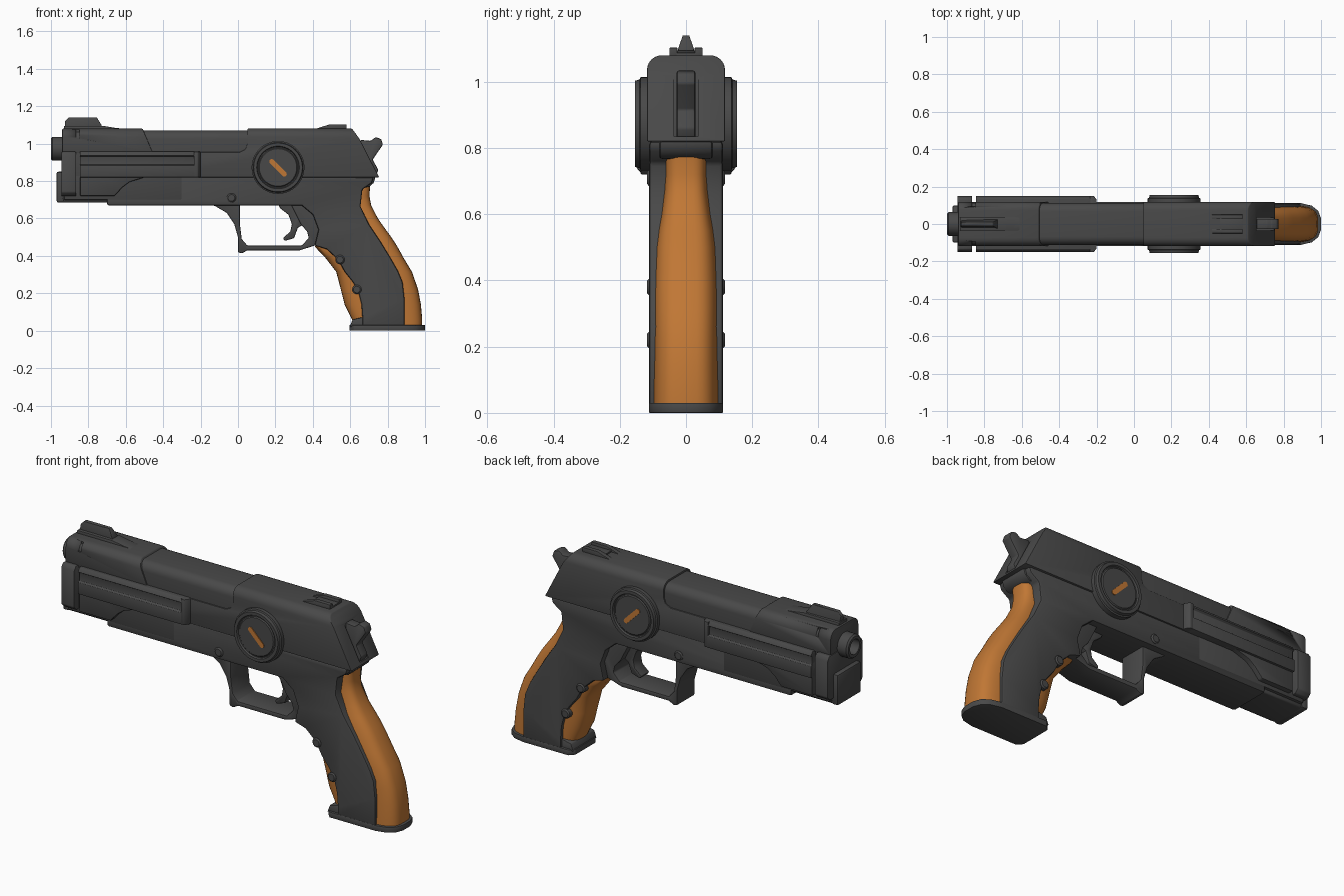
import bpy, bmesh, math
from mathutils import Vector

if "Cube" in bpy.data.objects:
    bpy.data.objects.remove(bpy.data.objects["Cube"])

def material(name, rgb):
    m = bpy.data.materials.new(name)
    m.diffuse_color = (*rgb, 1)
    m.use_nodes = True
    m.node_tree.nodes["Principled BSDF"].inputs["Base Color"].default_value = m.diffuse_color
    return m

DARK = material("dark_grey", (0.066, 0.066, 0.066))
ORANGE = material("orange", (0.53, 0.185, 0.035))

def finish(bm, name, mat, angle=35):
    bmesh.ops.recalc_face_normals(bm, faces=bm.faces)
    me = bpy.data.meshes.new(name)
    bm.to_mesh(me)
    bm.free()
    me.materials.append(mat)
    ob = bpy.data.objects.new(name, me)
    bpy.context.collection.objects.link(ob)
    bpy.ops.object.select_all(action='DESELECT')
    ob.select_set(True)
    bpy.context.view_layer.objects.active = ob
    bpy.ops.object.shade_smooth_by_angle(angle=math.radians(angle))
    return ob

def place(axis, a, b, t):
    return {'x': (t, a, b), 'y': (a, t, b), 'z': (a, b, t)}[axis]

def prism(name, pts, t0, t1, mat=DARK, axis='y', bevel=0.006, round_z=None, radius=0.045, edit=None):
    """Outline extruded along an axis; edges above round_z on the sides get a large round."""
    bm = bmesh.new()
    lo = [bm.verts.new(place(axis, a, b, t0)) for a, b in pts]
    hi = [bm.verts.new(place(axis, a, b, t1)) for a, b in pts]
    bm.faces.new(lo)
    bm.faces.new(hi[::-1])
    n = len(pts)
    for i in range(n):
        j = (i + 1) % n
        bm.faces.new((lo[i], hi[i], hi[j], lo[j]))
    bmesh.ops.recalc_face_normals(bm, faces=bm.faces)
    if round_z:
        top = [e for e in bm.edges if all(v.co.z > round_z for v in e.verts)
               and abs(e.verts[0].co.y - e.verts[1].co.y) < 1e-5]
        bmesh.ops.bevel(bm, geom=top, offset=radius, segments=6, profile=0.5,
                        affect='EDGES', clamp_overlap=True)
    if bevel:
        sharp = [e for e in bm.edges if len(e.link_faces) == 2 and e.calc_face_angle(0) > math.radians(40)]
        bmesh.ops.bevel(bm, geom=sharp, offset=bevel, segments=2, profile=0.5,
                        affect='EDGES', clamp_overlap=True)
    if edit:
        for v in bm.verts:
            edit(v.co)
    return finish(bm, name, mat)

def box(name, x0, x1, y0, y1, z0, z1, bevel=0.005):
    return prism(name, [(x0, z0), (x1, z0), (x1, z1), (x0, z1)], y0, y1, bevel=bevel)

def lathe(name, profile, centre, axis, mat=DARK, steps=48):
    """Profile of (radius, distance) spun around an axis through centre."""
    bm = bmesh.new()
    c = Vector(centre)
    d = Vector((1, 0, 0)) if axis == 'x' else Vector((0, 1, 0))
    vs = [bm.verts.new(c + d * t + Vector((0, 0, r))) for r, t in profile]
    es = [bm.edges.new(p) for p in zip(vs, vs[1:])]
    bmesh.ops.spin(bm, geom=vs + es, cent=c, axis=d, angle=2 * math.pi, steps=steps)
    bmesh.ops.remove_doubles(bm, verts=bm.verts, dist=1e-5)
    return finish(bm, name, mat)

def cut(target, cutter):
    m = target.modifiers.new("cut", 'BOOLEAN')
    m.operation, m.object, m.solver = 'DIFFERENCE', cutter, 'EXACT'
    cutter.hide_render = True
    cutter.hide_set(True)
    cutter.display_type = 'WIRE'

# Slide: inner body with raised front and rear shells
prism("slide_body", [(-.94, .82), (-.94, 1.07), (.5, 1.07), (.5, .82)], -.112, .112, round_z=1.06)
front = prism("slide_front_shell", [(-.94, .95), (-.94, 1.08), (-.51, 1.08), (-.455, .95)],
              -.118, .118, round_z=1.07, bevel=.004)
rear = prism("slide_rear_shell",
             [(-.46, .82), (-.46, .955), (.01, .955), (.04, .97), (.05, 1.0), (.05, 1.08),
              (.61, 1.08), (.65, 1.025), (.755, .82)], -.118, .118, round_z=1.07, bevel=.004)
cut(rear, box("hammer_slot_cutter", .655, .9, -.036, .036, .835, 1.03, 0))
for s in (-1, 1):
    cut(front, box("front_slot_cutter", -.865, -.848, min(s * .09, s * .2), max(s * .09, s * .2), 1.03, 1.075, 0))

# Frame with the grip's dark side panels
prism("frame", [(-.70, .67), (-.70, .72), (-.5, .83), (.725, .82), (.715, .79), (.665, .755),
                (.655, .665), (.70, .57), (.76, .48), (.815, .39), (.855, .32), (.88, .26),
                (.89, .17), (.89, .02), (.665, .02), (.665, .07), (.66, .14), (.64, .22),
                (.61, .265), (.57, .315), (.535, .38), (.475, .435), (.41, .455),
                (.43, .54), (.40, .62), (.34, .67)], -.111, .111, bevel=.01)

# Trigger guard and trigger
prism("trigger_guard", [(-.2, .70), (-.12, .665), (-.06, .63), (-.02, .57), (0, .5), (0, .42),
                        (.02, .413), (.05, .43), (.33, .43), (.41, .455), (.5, .44), (.5, .70),
                        (.27, .70), (.31, .62), (.335, .57), (.37, .53), (.378, .495),
                        (.34, .455), (.05, .455), (.02, .49), (.01, .57), (.01, .70)],
      -.075, .075, bevel=.006)
prism("trigger", [(.21, .69), (.225, .655), (.27, .62), (.288, .57), (.28, .53), (.24, .495),
                  (.25, .48), (.30, .495), (.32, .55), (.37, .58), (.36, .69)], -.035, .035)

# Lower front body, ending in a curve against the frame
box("lower_core", -.93, -.3, -.112, .112, .70, .95)
prism("lower_body", [(-.845, .72), (-.66, .72), (-.62, .765), (-.58, .795), (-.5, .82),
                     (-.45, .82), (-.45, .90), (-.845, .90)], -.138, .138)
prism("lower_keel", [(-.11, .73), (-.09, .685), (.09, .685), (.11, .73)], -.94, -.65, axis='x')
prism("front_cap", [(-.15, .74), (-.13, .72), (.13, .72), (.15, .74), (.15, .935), (.135, .957),
                    (-.135, .957), (-.15, .935)], -.945, -.865, axis='x')
box("front_plate", -.97, -.93, -.1, .1, .685, .85, .01)

# Side rails with a long channel, closed at the rear
half = [(.135, .957), (.15, .937), (.138, .932), (.138, .888), (.15, .883), (.15, .82)]
prism("side_rail", half + [(-y, z) for y, z in half[::-1]], -.845, -.23, axis='x', bevel=.002)
prism("rail_end", [(-.235, -.15), (-.215, -.15), (-.2, -.13), (-.2, .13), (-.215, .15), (-.235, .15)],
      .82, .957, axis='z', bevel=.003)

# Barrel
lathe("barrel", [(0, .1), (.04, .1), (.04, 0), (.055, 0), (.063, .008), (.063, .1), (0, .1)],
      (-1, 0, .973), 'x')

# Sights
def taper(co):
    if co.z > 1.1:
        co.y *= .45
prism("front_sight", [(-.925, 1.07), (-.925, 1.12), (-.905, 1.14), (-.755, 1.14), (-.73, 1.1), (-.73, 1.07)],
      -.024, .024, bevel=.003, edit=taper)
prism("front_sight_base", [(-.93, 1.07), (-.93, 1.095), (-.72, 1.095), (-.66, 1.085), (-.52, 1.07)],
      -.035, .035, bevel=.003)
for s in (-1, 1):
    prism("rear_sight_post", [(.40, 1.075), (.49, 1.103), (.58, 1.103), (.58, 1.075)],
          s * .038 - .012, s * .038 + .012, bevel=.002)
box("rear_sight_base", .46, .58, -.04, .04, 1.07, 1.088, .002)

# Hammer
prism("hammer", [(.655, 1.02), (.71, 1.015), (.735, 1.035), (.765, 1.025), (.775, .995), (.72, .915),
                 (.75, .86), (.735, .82), (.67, .83)], -.028, .028)

# Round side dials with a slanted orange mark
dial = [(0, -.15), (.1, -.15), (.105, -.145), (.11, -.145), (.114, -.154), (.13, -.154),
        (.134, -.14), (.141, -.137), (.141, -.1)]
lathe("side_dial", dial + [(r, -t) for r, t in dial[::-1]], (.214, 0, .873), 'y', steps=64)
mark = []
for i in range(12):
    a = math.pi * 2 * (i + .5) / 12
    u = .013 * math.cos(a) + (.048 if math.cos(a) > 0 else -.048)
    v = .013 * math.sin(a)
    mark.append((.214 + (u + v) * .7071, .871 + (v - u) * .7071))
for s in (-1, 1):
    prism("dial_mark", mark, s * .1515 - .003, s * .1515 + .003, ORANGE, bevel=0)

# Pins through frame and grip
for x, z in ((-.035, .71), (.545, .38), (.635, .22)):
    lathe("pin", [(0, -.118), (.018, -.118), (.025, -.112), (.025, .112), (.018, .118), (0, .118)],
          (x, 0, z), 'y', steps=24)

# Orange grip core, lofted from rounded sections (z, front x, back x, half width)
rows = [(.02, .62, .985, .1), (.06, .61, .985, .1), (.14, .57, .978, .1), (.22, .55, .963, .1),
        (.315, .525, .93, .1), (.39, .467, .885, .1), (.45, .41, .852, .098), (.5, .45, .82, .093),
        (.55, .48, .783, .085), (.6, .5, .748, .075), (.67, .5, .712, .066), (.72, .5, .703, .064),
        (.775, .55, .706, .064)]
bm = bmesh.new()
rings = []
for z, xf, xr, hw in rows:
    ring = []
    for i in range(40):
        c, s = math.cos(math.tau * i / 40), math.sin(math.tau * i / 40)
        px = math.copysign(abs(c) ** .6, c)
        py = math.copysign(abs(s) ** .6, s)
        ring.append(bm.verts.new(((xf + xr) / 2 + px * (xr - xf) / 2, py * hw, z)))
    rings.append(ring)
for a, b in zip(rings, rings[1:]):
    for i in range(40):
        j = (i + 1) % 40
        bm.faces.new((a[i], a[j], b[j], b[i]))
bm.faces.new(rings[0])
bm.faces.new(rings[-1])
finish(bm, "grip_core", ORANGE, 50)

# Base plate and toe, and the tang above the grip
outline = [(.595, .085), (.62, .112), (.89, .112), (.95, .098), (.985, .07), (1.0, .03)]
prism("grip_base", outline + [(x, -y) for x, y in outline[::-1]], 0, .03, axis='z', bevel=.003)
prism("grip_toe", [(.597, .02), (.613, .06), (.665, .072), (.72, .02)], -.1, .1, bevel=.005)
prism("grip_tang", [(.6, .83), (.735, .82), (.725, .79), (.70, .768), (.6, .76)], -.08, .08, bevel=.008)
